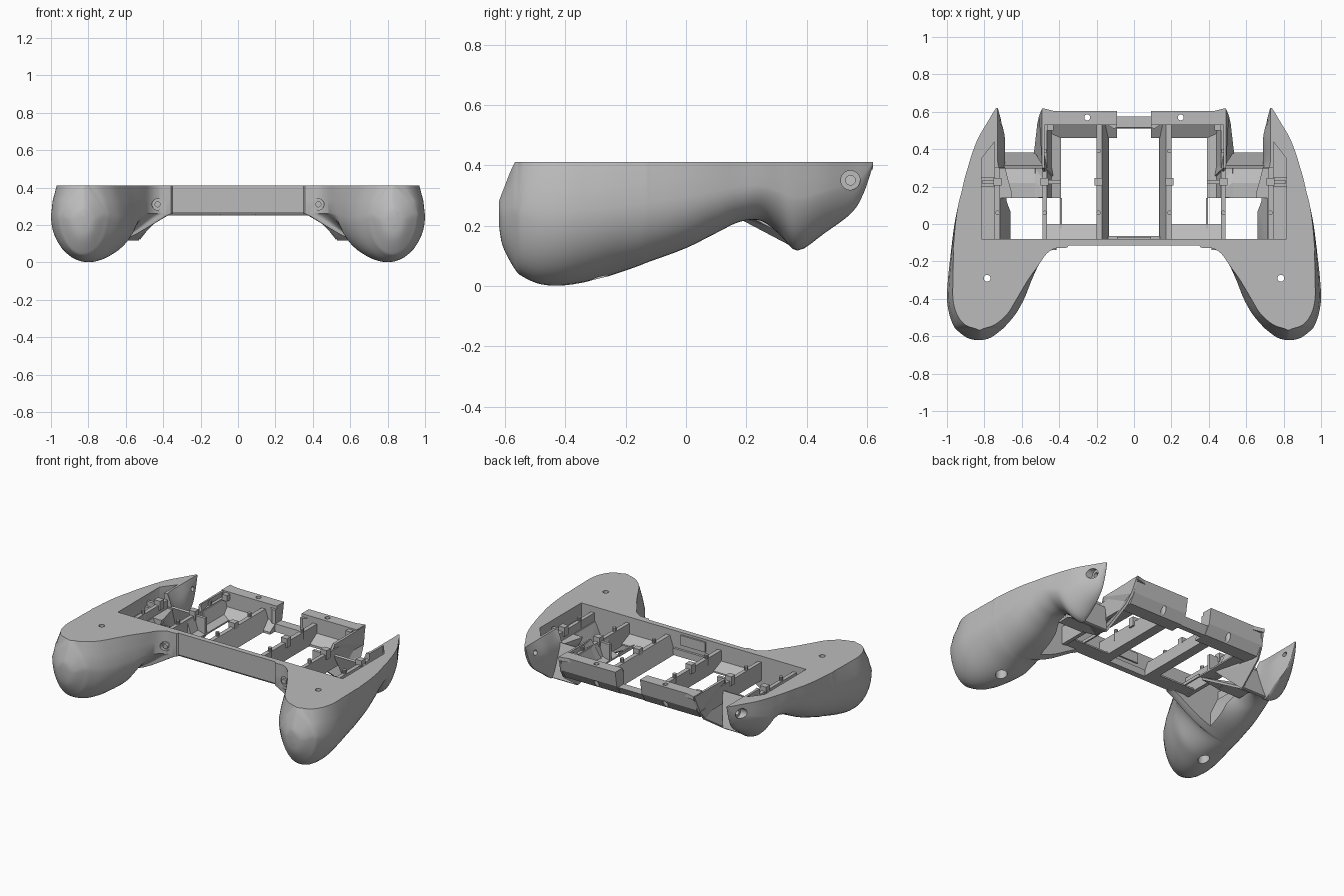
import bpy, bmesh, math

cube = bpy.data.objects.get("Cube")
if cube:
    bpy.data.objects.remove(cube, do_unlink=True)

grey = bpy.data.materials.new("plain_grey")
grey.use_nodes = True
grey.diffuse_color = (0.5, 0.5, 0.5, 1)
grey.node_tree.nodes["Principled BSDF"].inputs["Base Color"].default_value = (0.5, 0.5, 0.5, 1)
TOP = 0.41
RAIL = 0.37


def finish(name, bm, mirror=True):
    bmesh.ops.recalc_face_normals(bm, faces=bm.faces)
    me = bpy.data.meshes.new(name)
    bm.to_mesh(me)
    bm.free()
    me.materials.append(grey)
    ob = bpy.data.objects.new(name, me)
    bpy.context.collection.objects.link(ob)
    if mirror:
        mod = ob.modifiers.new("mirror", 'MIRROR')
        mod.use_mirror_merge = False
    return ob


def prism(name, pts, axis, lo, hi, mirror=True):
    """Extrude a 2D outline along one axis."""
    bm = bmesh.new()
    def place(p, d):
        return {'x': (d, p[0], p[1]), 'y': (p[0], d, p[1]), 'z': (p[0], p[1], d)}[axis]
    a = [bm.verts.new(place(p, lo)) for p in pts]
    b = [bm.verts.new(place(p, hi)) for p in pts]
    bm.faces.new(a)
    bm.faces.new(b)
    for i in range(len(a)):
        j = (i + 1) % len(a)
        bm.faces.new((a[i], a[j], b[j], b[i]))
    return finish(name, bm, mirror)


def box(name, x, y, z, mirror=True):
    return prism(name, [(x[0], y[0]), (x[1], y[0]), (x[1], y[1]), (x[0], y[1])], 'z', *z, mirror)


def rod(name, axis, c, r, lo, hi, mirror=True, n=24):
    pts = [(c[0] + r * math.cos(i * math.tau / n), c[1] + r * math.sin(i * math.tau / n)) for i in range(n)]
    return prism(name, pts, axis, lo, hi, mirror)


def plate(name, pts, thick=0.015):
    """Thin sheet through a few corner points."""
    bm = bmesh.new()
    bm.faces.new([bm.verts.new(p) for p in pts])
    bmesh.ops.triangulate(bm, faces=bm.faces)
    ob = finish(name, bm)
    mod = ob.modifiers.new("thickness", 'SOLIDIFY')
    mod.thickness = thick
    mod.offset = 0
    return ob


def cut(ob, cutters):
    bpy.context.view_layer.objects.active = ob
    for c in cutters:
        mod = ob.modifiers.new("cut", 'BOOLEAN')
        mod.operation = 'DIFFERENCE'
        mod.solver = 'EXACT'
        mod.object = c
        bpy.ops.object.modifier_move_to_index(modifier=mod.name, index=0)
        bpy.ops.object.modifier_apply(modifier=mod.name)
        bpy.data.objects.remove(c, do_unlink=True)


# Grip stations: y, outer x, inner x, bottom, top, outer inset, inner inset
stations = [
    (-0.62, .85, .81, .20, .28, .01, .01),
    (-0.607, .895, .765, .13, .315, .06, .05),
    (-0.567, .947, .71, .055, TOP, .115, .11),
    (-0.54, .967, .682, .03, TOP, .065, .065),
    (-0.48, .988, .632, .005, TOP, .04, .045),
    (-0.40, 1.0, .587, .002, TOP, .032, .04),
    (-0.30, .995, .547, .02, TOP, .027, .02),
    (-0.22, .987, .51, .044, TOP, .02, 0),
    (-0.16, .98, .468, .065, TOP, .015, 0),
    (-0.13, .977, .42, .077, TOP, .01, 0),
    (-0.116, .975, .35, .082, TOP, .01, 0),
    (0.0, .96, .43, .125, TOP, .005, 0),
    (0.10, .94, .63, .175, TOP, 0, 0),
    (0.18, .92, .655, .213, TOP, 0, 0),
    (0.25, .904, .675, .215, TOP, 0, .02),
    (0.31, .886, .69, .17, TOP, 0, .035),
    (0.37, .868, .69, .117, TOP, 0, .04),
    (0.46, .833, .69, .175, TOP, 0, .04),
    (0.55, .78, .71, .243, TOP, 0, .02),
    (0.59, .757, .72, .31, TOP, 0, .01),
    (0.62, .737, .728, .40, TOP, 0, 0),
]


def smooth_rows(rows, steps=4):
    """Catmull-Rom curve through the stations."""
    out = []
    for i in range(len(rows) - 1):
        four = [rows[max(i - 1, 0)], rows[i], rows[i + 1], rows[min(i + 2, len(rows) - 1)]]
        for k in range(steps):
            t = k / steps
            out.append([b + t / 2 * (c - a + t * (2 * a - 5 * b + 4 * c - d + t * (3 * (b - c) + d - a)))
                        for a, b, c, d in zip(*four)])
    return out + [list(rows[-1])]


def ramp(y, lo, hi):
    t = min(1, max(0, (y - lo) / (hi - lo)))
    return t * t * (3 - 2 * t)


bm = bmesh.new()
rings = []
for y, xo, xi, zb, zt, io, ii in smooth_rows(stations):
    zt = min(zt, TOP)
    neck = ramp(y, -.3, -.13) * (1 - ramp(y, .05, .18))   # hollow blend into the bridge
    wing = ramp(y, .18, .32)                              # keel under the wing
    cx = xi + (xo - xi) * (0.5 - 0.4 * wing)
    cx += (0.79 - cx) * neck
    zc = zb + (zt - zb) * 0.6
    z_in = zc + (0.26 - zc) * neck
    ring = [(xo - io, zt), (xo - io * 0.3, (zt + zc) / 2)]
    for k in range(21):
        a = math.pi * k / 20
        outer = a < math.pi / 2
        r, zs = (xo - cx, zc) if outer else (cx - xi, z_in)
        power = 1 + (0.3 * wing if outer else 1.6 * neck)
        ring.append((cx + r * math.cos(a), zs - (zs - zb) * max(0, math.sin(a)) ** power))
    ring += [(xi + ii * 0.4, (zt + z_in) / 2), (xi + ii, zt)]
    rings.append([bm.verts.new((x, y, z)) for x, z in ring])
for r, s in zip(rings, rings[1:]):
    for i in range(len(r)):
        j = (i + 1) % len(r)
        bm.faces.new((r[i], r[j], s[j], s[i]))
bm.faces.new(rings[0])
bm.faces.new(rings[-1])
grips = finish("grips", bm)

# Tray, sloped well and screw recesses cut out of the grips
tray = [(.2, -.08), (.815, -.08), (.815, .35), (.745, .44), (.745, .3), (.2, .3)]
well = [(.2, -.1), (.66, -.1), (.66, .2), (.72, .33), (.72, .6), (.2, .6)]
cut(grips, [
    prism("tray_cutter", tray, 'z', .315, .6, False),
    prism("well_cutter", well, 'y', -.08, .14, False),
    rod("grip_hole_cutter", 'z', (.785, -.29), .018, -.1, .6, False),
    rod("grip_recess_cutter", 'z', (.785, -.29), .035, -.1, .12, False),
    rod("wing_recess_cutter", 'x', (.545, .35), .032, .755, 1, False),
    rod("wing_hole_cutter", 'x', (.545, .35), .016, .5, 1, False),
    rod("front_recess_cutter", 'y', (.43, .31), .03, -.3, -.122, False),
])
bpy.ops.object.select_all(action='DESELECT')
grips.select_set(True)
bpy.context.view_layer.objects.active = grips
bpy.ops.object.shade_smooth_by_angle(angle=math.radians(38))
rod("front_screw", 'y', (.43, .31), .016, -.14, -.11)

# Front bridge and its ledges
bridge = [(-.113, .27), (-.103, .255), (-.08, .255), (-.08, TOP), (-.115, TOP)]
prism("front_bridge", bridge, 'x', -.5, .5, False)
box("bridge_stop", (-.09, .09), (-.085, -.07), (.33, .395), False)
prism("front_ledge", [(-.08, .255), (0, .255), (0, .265), (-.08, .30)], 'x', .2, .47)
box("center_front_lip", (-.14, .14), (-.08, -.065), (.255, .3), False)

# Back wall with a deep notch in the centre
wall = [(.53, TOP), (.605, TOP), (.588, .31), (.55, .25), (.46, .25), (.46, .265), (.53, .31)]
back = prism("back_wall", wall, 'x', .09, .49)
cut(back, [rod("back_hole_cutter", 'z', (.25, .57), .016, .1, .6, False)])
low = [(.515, .30), (.575, .30), (.545, .25), (.51, .25)]
prism("back_wall_center", low, 'x', -.1, .1, False)
prism("back_notch_cheek", [(.09, .53), (.14, .53), (.11, .51), (.09, .515)], 'z', .25, .39)
prism("back_corner", [(.41, .60), (.49, .62), (.49, .53), (.41, .53)], 'z', .385, TOP)

# Lengthwise rails with sloped inner sides
prism("divider", [(.135, .255), (.2, .255), (.2, RAIL), (.172, RAIL)], 'y', -.08, .53)
box("side_rail_wall", (.465, .49), (-.08, .55), (.25, RAIL))
prism("side_rail_slope", [(.39, .255), (.47, .255), (.47, RAIL), (.44, .28), (.39, .265)], 'y', .14, .53)
box("side_rail_lip", (.385, .395), (-.08, .14), (.255, .275))
box("wing_rail", (.72, .745), (-.08, .36), (.30, RAIL))
box("wing_shelf_step", (.74, .815), (.2, .25), (.31, .34))
box("back_clip", (.43, .465), (.5, .58), (.36, .40))

# Pegs and square blocks along the rails
for x in (.19, .478, .73):
    for y in (.06, .39):
        if x < .7 or y < .3:
            rod("peg", 'z', (x, y), .012, .32, .395, n=10)
    box("rail_block", (x - .022, x + .022), (.205, .245), (.34, .40))
box("rail_bracket", (.39, .46), (.215, .235), (.26, RAIL))
box("wing_bracket", (.74, .81), (.215, .235), (.31, RAIL))

# Trigger pockets between the wings and the centre frame
plate("center_flare", [(.485, .3, .405), (.485, .615, .405), (.50, .58, .3), (.51, .54, .24),
                       (.53, .37, .125), (.43, .25, .25), (.48, .25, .3)])
floor = [(.14, .222), (.22, .224), (.29, .187), (.37, .118), (.37, .135), (.29, .205), (.22, .24), (.14, .24)]
prism("trigger_floor", floor, 'x', .53, .70)
plate("trigger_side", [(.41, .14, .25), (.53, .14, .232), (.53, .22, .232), (.53, .29, .196), (.53, .37, .128)])
plate("trigger_back", [(.53, .375, .125), (.70, .375, .125), (.725, .305, .33), (.485, .305, .33)])
